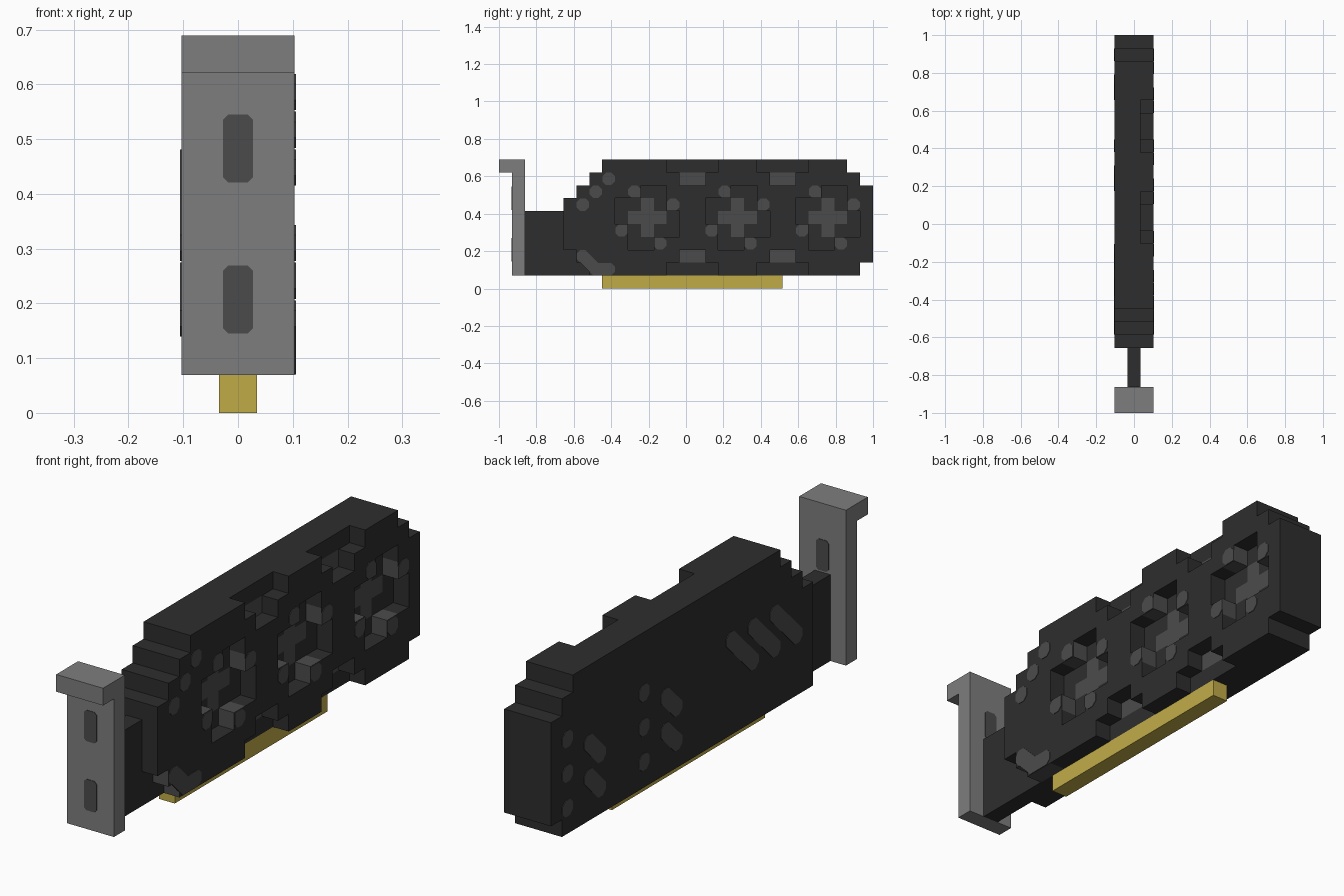
import bpy, bmesh
from mathutils import Vector

cube = bpy.data.objects.get("Cube")
if cube:
    bpy.data.objects.remove(cube, do_unlink=True)

U = 2 / 29  # size of one block


def pos(x, i, r):
    """Block units to world: x from the middle, i along the length, r upward."""
    return Vector((x * U, -1 + i * U, r * U))


def material(name, rgb):
    m = bpy.data.materials.new(name)
    m.use_nodes = True
    m.diffuse_color = (*rgb, 1)
    m.node_tree.nodes["Principled BSDF"].inputs["Base Color"].default_value = (*rgb, 1)
    return m


BLACK = material("black_plastic", (0.027, 0.027, 0.027))
GREY = material("dark_grey", (0.071, 0.071, 0.071))
STEEL = material("bracket_grey", (0.208, 0.208, 0.208))
GOLD = material("contact_gold", (0.53, 0.415, 0.064))


def finish(name, bm, *mats):
    bmesh.ops.remove_doubles(bm, verts=bm.verts[:], dist=1e-5)
    me = bpy.data.meshes.new(name)
    bm.to_mesh(me)
    bm.free()
    for m in mats:
        me.materials.append(m)
    ob = bpy.data.objects.new(name, me)
    bpy.context.scene.collection.objects.link(ob)
    return ob


def prism(name, outline, x0, x1, mat):
    """Side profile (i, r) extruded across the width."""
    bm = bmesh.new()
    face = bm.faces.new([bm.verts.new(pos(x0, i, r)) for i, r in outline])
    ext = bmesh.ops.extrude_face_region(bm, geom=[face])
    new = [v for v in ext["geom"] if isinstance(v, bmesh.types.BMVert)]
    bmesh.ops.translate(bm, verts=new, vec=((x1 - x0) * U, 0, 0))
    bmesh.ops.recalc_face_normals(bm, faces=bm.faces[:])
    return finish(name, bm, mat)


def rect(i0, r0, i1, r1):
    return [(i0, r0), (i1, r0), (i1, r1), (i0, r1)]


def slab(name, cells, x0, x1, grey_fronts=(), grey_walls=(), back=True):
    """One shell around a set of blocks, with grey faces on chosen blocks."""
    bm = bmesh.new()

    def quad(points, grey):
        f = bm.faces.new([bm.verts.new(pos(*p)) for p in points])
        f.material_index = int(grey)

    for i, r in sorted(cells):
        ring = rect(i, r, i + 1, r + 1)
        quad([(x1, *p) for p in ring], (i, r) in grey_fronts)
        if back:
            quad([(x0, *p) for p in reversed(ring)], False)
        for k, (di, dr) in enumerate([(0, -1), (1, 0), (0, 1), (-1, 0)]):
            if (i + di, r + dr) not in cells:
                a, b = ring[k], ring[(k + 1) % 4]
                quad([(x0, *a), (x0, *b), (x1, *b), (x1, *a)], (i, r) in grey_walls)
    return finish(name, bm, BLACK, GREY)


def octagon(a, b, w=1.0, h=1.0, cut=0.27, square=None):
    """Outline centred on a, b; one corner can stay square."""
    pts = []
    for sa in (-1, 1):
        for sb in (-1, 1):
            ca, cb = a + sa * w / 2, b + sb * h / 2
            if square == (sa, sb):
                pts.append((ca, cb))
            else:
                pts += [(ca - sa * cut, cb), (ca, cb - sb * cut)]
    return pts


def plates(name, outlines, place):
    """Thin convex plates; place(a, b, depth) gives the position."""
    bm = bmesh.new()
    for pts in outlines:
        vs = [bm.verts.new(place(a, b, d)) for a, b in pts for d in (-0.03, 0.03)]
        bmesh.ops.convex_hull(bm, input=vs)
    bmesh.ops.recalc_face_normals(bm, faces=bm.faces[:])
    return finish(name, bm, GREY)


def spot(i, r, square=None):
    return octagon(i + 0.5, r + 0.5, 0.96, 0.96, square=square)


# Stepped silhouette: first and last block of each row
START = {7: 6, 8: 7, 9: 8}
END = {1: 28, 8: 28, 9: 27}
core = {(i, r) for r in range(1, 10) for i in range(START.get(r, 5), END.get(r, 29))}
cover = core - {(5, 1), (6, 1), (5, 2)}

# Fans: pinwheel recess with a plus-shaped rotor and four blade tips
rotors, tips, tip_plates = set(), set(), []
for c in (11, 18, 25):
    rotors |= {(c, 5), (c - 1, 5), (c + 1, 5), (c, 4), (c, 6)}
    cover -= {(c + a, 5 + b) for a in (-1, 0, 1) for b in (-1, 0, 1)}
    a, b = -1, 2
    for _ in range(4):
        tips.add((c + a, 5 + b))
        inner = (1 if a < 0 else -1, 1 if b < 0 else -1)
        tip_plates.append(spot(c + a, 5 + b, inner))
        # the two blocks beside the tip on the same edge are open
        if abs(b) == 2:
            cover -= {(c, 5 + b), (c - a, 5 + b)}
        else:
            cover -= {(c + a, 5), (c + a, 5 - b)}
        a, b = b, -a

# Stepped notches along the top and bottom edges
windows = set()
for s in (13, 20):
    for outer, inner in ((9, 8), (1, 2)):
        cover -= {(s + k, outer) for k in range(4)}
        windows |= {(s + 1, inner), (s + 2, inner)}
cover -= windows

edge_spots = {(6, 2), (7, 1), (8, 1)}
slab("card_core", core, -1.5, 0.5, grey_fronts=rotors | windows)
slab("fan_shroud", cover, 0.5, 1.5, grey_walls=tips | edge_spots, back=False)

# Markings on the shroud
plates("fan_blade_tips", tip_plates, lambda a, b, d: pos(1.5 + d, a, b))
marks = [spot(8, 8), spot(7, 7), spot(6, 6),
         spot(6, 2) + spot(7, 1), spot(7, 1) + spot(8, 1)]
plates("shroud_marks", marks, lambda a, b, d: pos(1.5 + d, a, b))

# Dots and diagonal slots on the backplate
slots = []
for i in (27, 20):
    slots += [spot(i, r) for r in (2, 4, 6)]
    slots += [spot(i - 2, r) + spot(i - 3, r - 1) for r in (3, 5)]
slots += [spot(i, 6) + spot(i - 2, 4) for i in (8, 10, 12)]
plates("backplate_slots", slots, lambda a, b, d: pos(-1.5 + d, a, b))

# Neck and edge connector
prism("bracket_neck", rect(2, 1, 5, 6), -0.5, 0.5, BLACK)
prism("edge_connector", rect(8, 0, 22, 1), -0.5, 0.5, GOLD)

# Mounting bracket with its bent lip and vents
prism("mounting_bracket", [(1, 1), (2, 1), (2, 10), (0, 10), (0, 9), (1, 9)],
      -1.5, 1.5, STEEL)
low = octagon(0, 3, 0.8, 1.8, 0.14)
high = octagon(0, 7, 0.8, 1.8, 0.14)
plates("front_vents", [low, high], lambda a, b, d: pos(a, 1 + d, b))
plates("rear_vent", [high], lambda a, b, d: pos(a, 2 + d, b))
